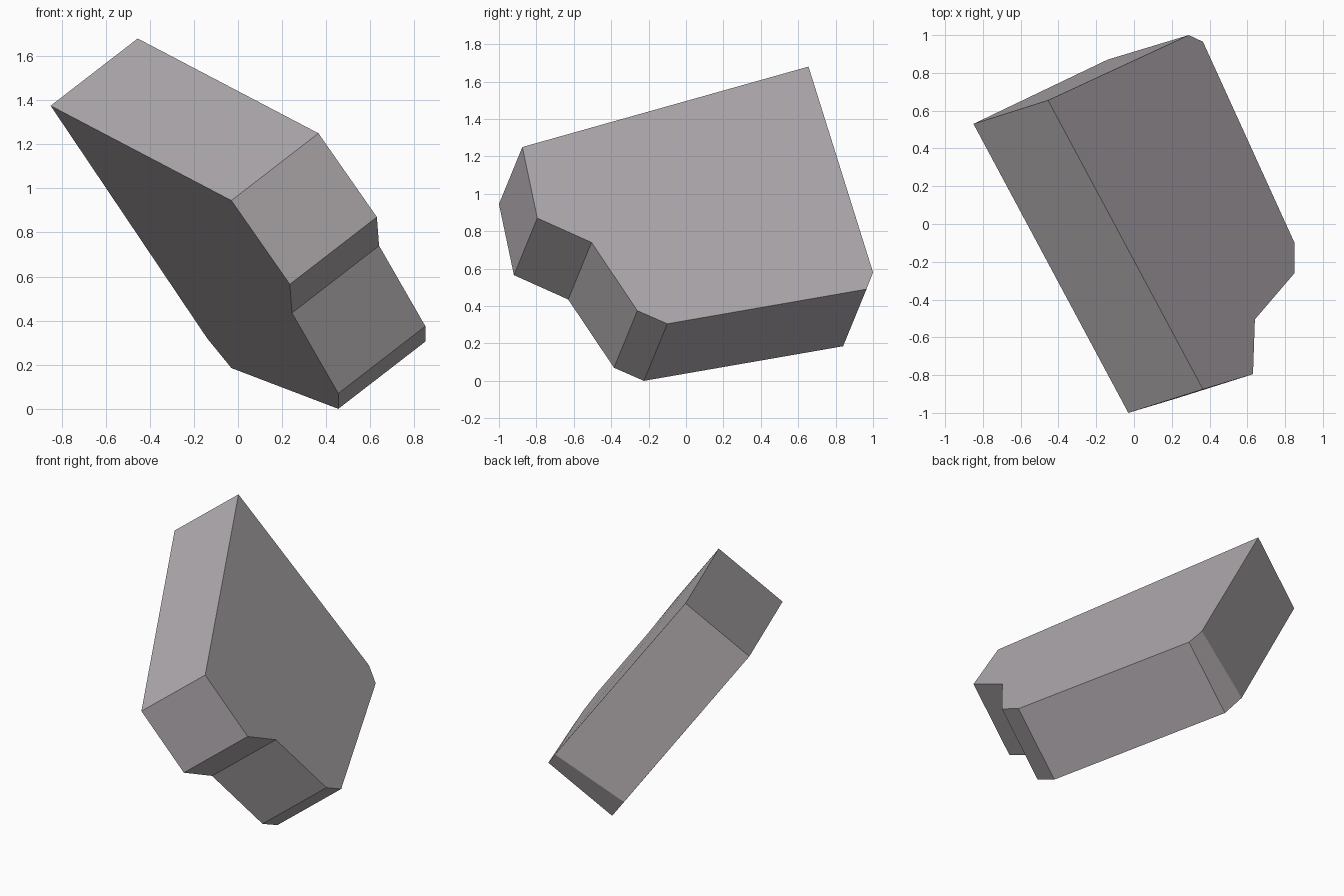
import bpy
import bmesh
from mathutils import Vector

cube = bpy.data.objects.get("Cube")
if cube:
    bpy.data.objects.remove(cube, do_unlink=True)

# Single warm grey stone colour
colour = (0.44, 0.41, 0.43, 1.0)
stone = bpy.data.materials.new("warm grey")
stone.use_nodes = True
stone.diffuse_color = colour
stone.node_tree.nodes["Principled BSDF"].inputs["Base Color"].default_value = colour

# Outline of the slab's upper face, with a notch in its lower front edge
outline = [
    (-0.455, 0.655, 1.68), (0.365, -0.875, 1.25), (0.63, -0.795, 0.87),
    (0.64, -0.505, 0.74), (0.85, -0.26, 0.375), (0.85, -0.10, 0.305),
    (0.365, 0.965, 0.49), (0.29, 1.0, 0.58),
]
thickness = Vector((-0.395, -0.125, -0.305))
chip = Vector((-0.035, -0.005, 0.045))  # wider chipped corner on the lower face

# Thick tilted slab: upper face, lower face and the walls between them
bm = bmesh.new()
upper = [bm.verts.new(p) for p in outline]
lower = [bm.verts.new(v.co + thickness) for v in upper]
lower[-1].co += chip
bm.faces.new(upper)
bm.faces.new(lower[::-1])
count = len(upper)
for i in range(count):
    j = (i + 1) % count
    bm.faces.new((upper[i], lower[i], lower[j], upper[j]))
bmesh.ops.recalc_face_normals(bm, faces=bm.faces)

mesh = bpy.data.meshes.new("notched_slab")
bm.to_mesh(mesh)
bm.free()
mesh.materials.append(stone)
slab = bpy.data.objects.new("notched_slab", mesh)
bpy.context.collection.objects.link(slab)
